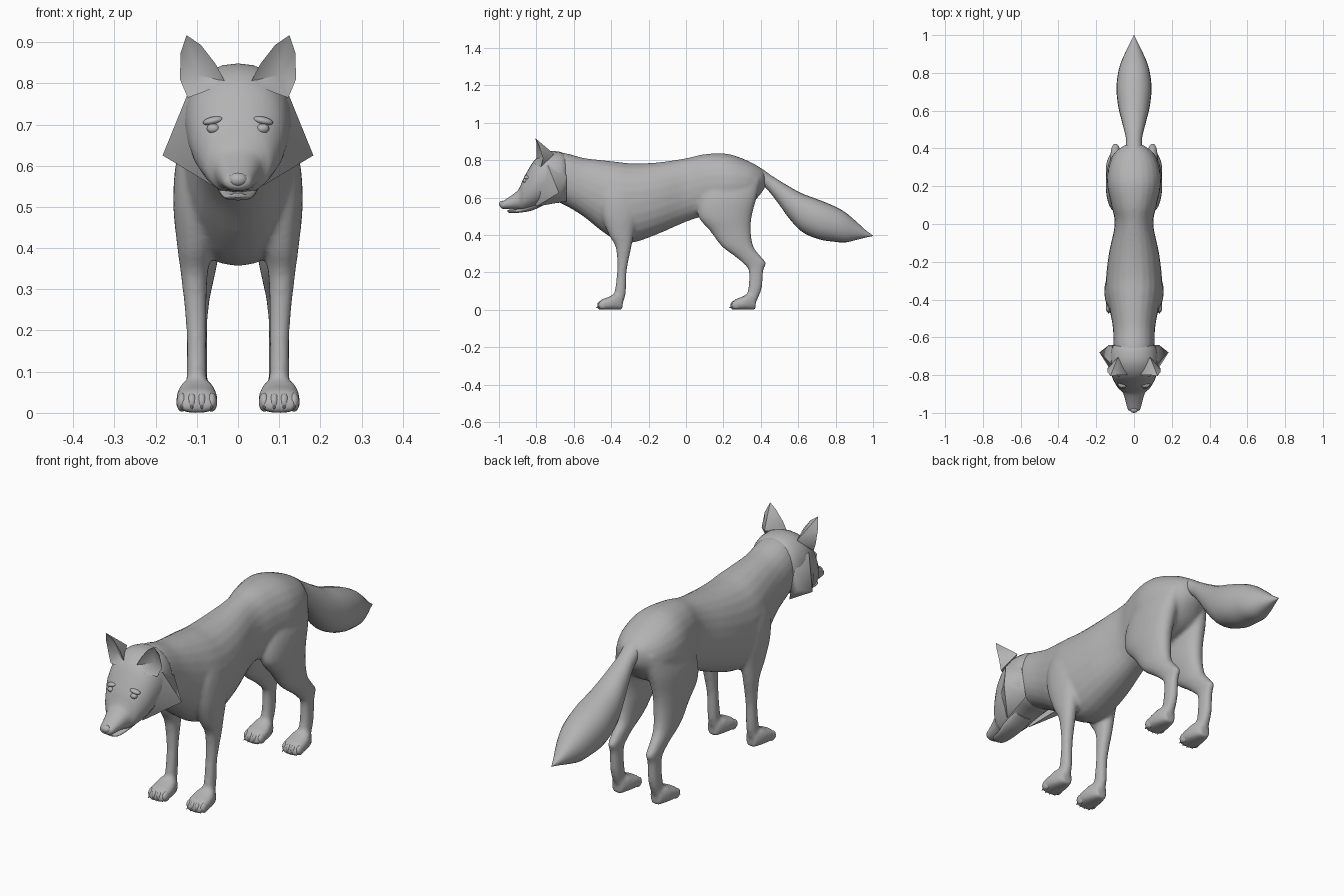
import bpy, bmesh, math
from mathutils import Vector, Matrix

if "Cube" in bpy.data.objects:
    bpy.data.objects.remove(bpy.data.objects["Cube"])

fur = bpy.data.materials.new("plain grey")
fur.diffuse_color = (0.45, 0.45, 0.45, 1)
fur.use_nodes = True
fur.node_tree.nodes["Principled BSDF"].inputs["Base Color"].default_value = fur.diffuse_color


def finish(name, bm, angle=None):
    bmesh.ops.recalc_face_normals(bm, faces=bm.faces)
    me = bpy.data.meshes.new(name)
    bm.to_mesh(me)
    bm.free()
    ob = bpy.data.objects.new(name, me)
    bpy.context.collection.objects.link(ob)
    me.materials.append(fur)
    if angle:
        bpy.ops.object.select_all(action='DESELECT')
        ob.select_set(True)
        bpy.context.view_layer.objects.active = ob
        bpy.ops.object.shade_smooth_by_angle(angle=math.radians(angle))
    return ob


def spline(rows, steps):
    """Smoothly fill in between the given cross-sections."""
    out = []
    for i in range(len(rows) - 1):
        a, b, c, d = (rows[max(i - 1, 0)], rows[i], rows[i + 1],
                      rows[min(i + 2, len(rows) - 1)])
        for s in range(steps):
            t = s / steps
            out.append([0.5 * (2 * q + (r - p) * t + (2 * p - 5 * q + 4 * r - w) * t * t
                               + (3 * q - p - 3 * r + w) * t ** 3)
                        for p, q, r, w in zip(a, b, c, d)])
    return out + [list(rows[-1])]


def loft(bm, axis, rows, sx=1, sides=24, steps=4, power=0.92):
    """rows: position along axis, x range, then range on the remaining axis."""
    rings = []
    for t, x0, x1, b0, b1 in spline(rows, steps):
        ring = []
        for k in range(sides):
            a = 2 * math.pi * k / sides
            c, s = math.cos(a), math.sin(a)
            x = (x0 + x1) / 2 + (x1 - x0) / 2 * math.copysign(abs(c) ** power, c)
            b = (b0 + b1) / 2 + (b1 - b0) / 2 * math.copysign(abs(s) ** power, s)
            ring.append(bm.verts.new((x * sx, t, b) if axis == 'y' else (x * sx, b, t)))
        rings.append(ring)
    for r, q in zip(rings, rings[1:]):
        for k in range(sides):
            n = (k + 1) % sides
            bm.faces.new((r[k], r[n], q[n], q[k]))
    bm.faces.new(rings[0])
    bm.faces.new(rings[-1])


def sym(rows):
    """(y, half width, bottom, top) to centred loft rows."""
    return [(y, -w, w, b, t) for y, w, b, t in rows]


def blob(bm, loc, size):
    bmesh.ops.create_uvsphere(bm, u_segments=16, v_segments=10, radius=1,
                              matrix=Matrix.Translation(loc) @ Matrix.Diagonal((*size, 1)))


# Torso, legs and paws, blended into one skin
bm = bmesh.new()
loft(bm, 'y', sym([
    (-.74, .10, .60, .835), (-.65, .108, .56, .838), (-.55, .112, .50, .812),
    (-.45, .13, .42, .80), (-.36, .148, .365, .79), (-.28, .148, .36, .782),
    (-.15, .132, .405, .788), (0, .102, .47, .81), (.10, .12, .50, .832),
    (.22, .143, .51, .834), (.33, .125, .55, .797), (.40, .075, .62, .757),
    (.425, .03, .66, .73)]))
front_leg = [(.68, .05, .13, -.44, -.30), (.60, .045, .152, -.46, -.265),
             (.50, .05, .157, -.45, -.26), (.40, .063, .147, -.412, -.28),
             (.33, .074, .138, -.375, -.293), (.21, .077, .126, -.368, -.317),
             (.09, .076, .125, -.383, -.322), (.03, .075, .126, -.40, -.34)]
hind_leg = [(.70, .02, .12, .12, .40), (.60, .02, .146, .07, .378),
            (.50, .03, .149, .065, .352), (.42, .04, .142, .13, .347),
            (.34, .055, .136, .19, .36), (.285, .067, .128, .262, .40),
            (.25, .072, .124, .303, .428), (.21, .075, .122, .335, .414),
            (.11, .074, .124, .332, .404), (.03, .074, .126, .31, .37)]
for sx in (-1, 1):
    loft(bm, 'z', front_leg, sx)
    loft(bm, 'z', hind_leg, sx)
    for y in (-.475, .237):
        loft(bm, 'y', [(y + d, .1 - w, .1 + w, 0, t) for d, w, t in (
            (.003, .036, .03), (.025, .048, .055), (.06, .05, .068),
            (.10, .042, .085), (.135, .026, .07))], sx, power=.75)
body = finish("body_and_legs", bm)
rm = body.modifiers.new("blend", 'REMESH')
rm.mode = 'VOXEL'
rm.voxel_size = .009
rm.use_smooth_shade = True
sm = body.modifiers.new("soften", 'SMOOTH')
sm.factor = .5
sm.iterations = 5

# Toes and claws
bm = bmesh.new()
for sx in (-1, 1):
    for y in (-.475, .237):
        for i in range(4):
            off = (i - 1.5) * .024
            back = abs(i - 1.5) * .006
            blob(bm, (sx * .1 + off, y + .022 + back, .026), (.0135, .024, .023))
            bmesh.ops.create_cone(
                bm, cap_ends=True, segments=8, radius1=.006, radius2=.001, depth=.02,
                matrix=Matrix.Translation((sx * .1 + off, y + .0 + back, .014))
                @ Matrix.Rotation(math.radians(115), 4, 'X'))
finish("toes", bm, 40)

# Tail
bm = bmesh.new()
loft(bm, 'y', sym([
    (.35, .04, .69, .775), (.40, .042, .675, .757), (.45, .042, .625, .722),
    (.50, .053, .56, .69), (.55, .066, .49, .66), (.62, .083, .417, .622),
    (.71, .093, .377, .588), (.79, .086, .364, .555), (.85, .071, .36, .522),
    (.91, .045, .373, .472), (.96, .02, .386, .426), (1.0, .001, .394, .397)]))
finish("tail", bm, 50)

# Head with the upper muzzle
bm = bmesh.new()
loft(bm, 'y', sym([
    (-.992, .018, .548, .572), (-.98, .033, .54, .58), (-.94, .044, .537, .606),
    (-.90, .056, .535, .638), (-.885, .066, .532, .664), (-.87, .083, .53, .70),
    (-.84, .102, .536, .755), (-.81, .116, .545, .80), (-.77, .126, .56, .832),
    (-.72, .13, .57, .848), (-.66, .12, .575, .84), (-.63, .09, .60, .81)]))
finish("head", bm, 50)

# Lower jaw
bm = bmesh.new()
loft(bm, 'y', sym([(-.955, .014, .523, .534), (-.935, .032, .516, .533),
                   (-.88, .042, .52, .545), (-.82, .052, .532, .58),
                   (-.76, .05, .56, .60)]), steps=3)
finish("lower_jaw", bm, 50)

# Nose pad
bm = bmesh.new()
blob(bm, (0, -.982, .566), (.023, .018, .017))
finish("nose", bm, 50)

# Eyes with brow ridges
bm = bmesh.new()
for sx in (-1, 1):
    blob(bm, (sx * .06, -.86, .69), (.016, .013, .012))
finish("eyes", bm, 50)
bm = bmesh.new()
for sx in (-1, 1):
    bmesh.ops.create_uvsphere(
        bm, u_segments=16, v_segments=10, radius=1,
        matrix=Matrix.Translation((sx * .06, -.85, .709))
        @ Matrix.Rotation(sx * math.radians(12), 4, 'Y') @ Matrix.Diagonal((.026, .017, .01, 1)))
finish("brows", bm, 50)

# Cheek ruffs
cheek = [(.122, -.74, .775), (.146, -.70, .70), (.183, -.68, .625), (.135, -.70, .61),
         (.062, -.80, .552), (.088, -.83, .66), (.09, -.64, .58), (.115, -.64, .72),
         (.132, -.64, .635)]
for sx, name in ((-1, "left_cheek_ruff"), (1, "right_cheek_ruff")):
    bm = bmesh.new()
    for x, y, z in cheek:
        bm.verts.new((x * sx, y, z))
    bmesh.ops.convex_hull(bm, input=bm.verts)
    finish(name, bm, 50)

# Ears: a rim joined to a back point and to a hollow inner point
rim = [(.032, -.80, .805), (.055, -.80, .848), (.09, -.80, .893), (.125, -.805, .917),
       (.139, -.785, .875), (.141, -.765, .81), (.122, -.775, .765), (.08, -.81, .78)]
for sx, name in ((-1, "left_ear"), (1, "right_ear")):
    bm = bmesh.new()
    loop = [bm.verts.new((x * sx, y, z)) for x, y, z in rim]
    back = bm.verts.new((.085 * sx, -.705, .832))
    hollow = bm.verts.new((.098 * sx, -.762, .82))
    for a, b in zip(loop, loop[1:] + loop[:1]):
        bm.faces.new((a, b, back))
        bm.faces.new((b, a, hollow))
    finish(name, bm, 50)
